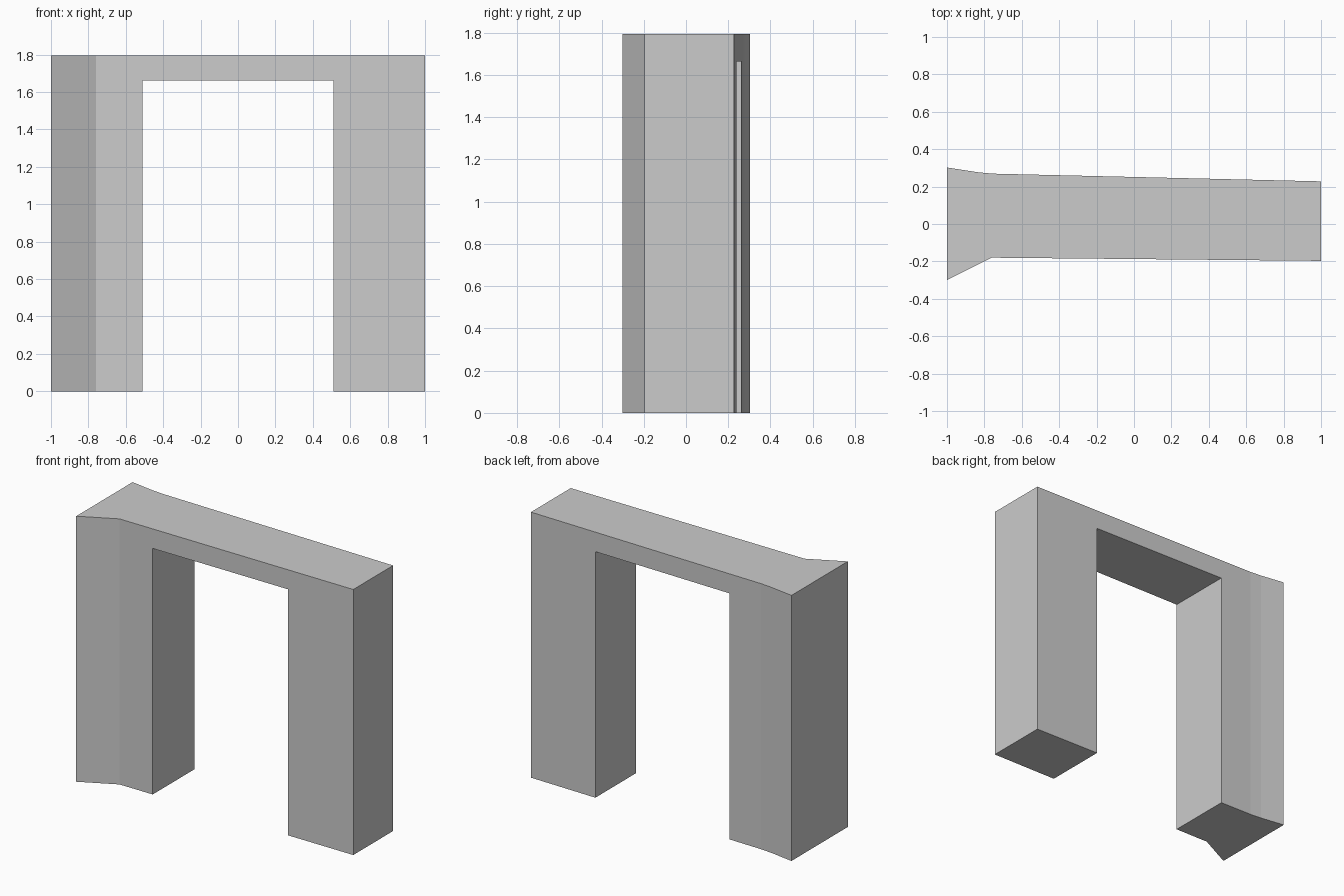
import bpy, bmesh

if "Cube" in bpy.data.objects:
    bpy.data.objects.remove(bpy.data.objects["Cube"])

HEIGHT = 1.795
OPENING_HALF_WIDTH = 0.51
OPENING_TOP = 1.663

# Plan outline: slim wall that flares out at its left end
PLAN = [(-1, -0.30), (-0.76, -0.18), (1, -0.197),
        (1, 0.228), (-0.75, 0.269), (-0.83, 0.276), (-1, 0.302)]


def prism(name, outline, z0, z1):
    """Extrude a plan outline upwards into a closed solid."""
    bm = bmesh.new()
    base = bm.faces.new([bm.verts.new((x, y, z0)) for x, y in outline])
    top = bmesh.ops.extrude_face_region(bm, geom=[base])["geom"]
    verts = [v for v in top if isinstance(v, bmesh.types.BMVert)]
    bmesh.ops.translate(bm, verts=verts, vec=(0, 0, z1 - z0))
    bmesh.ops.recalc_face_normals(bm, faces=bm.faces)
    mesh = bpy.data.meshes.new(name)
    bm.to_mesh(mesh)
    bm.free()
    obj = bpy.data.objects.new(name, mesh)
    bpy.context.collection.objects.link(obj)
    return obj


# Wall solid
wall = prism("doorway_wall", PLAN, 0, HEIGHT)

# Door opening, cut through from front to back
w = OPENING_HALF_WIDTH
cutter = prism("opening_cutter", [(-w, -1), (w, -1), (w, 1), (-w, 1)], -0.5, OPENING_TOP)
cutter.hide_render = True
cutter.hide_viewport = True

cut = wall.modifiers.new("opening", "BOOLEAN")
cut.operation = "DIFFERENCE"
cut.solver = "EXACT"
cut.object = cutter
